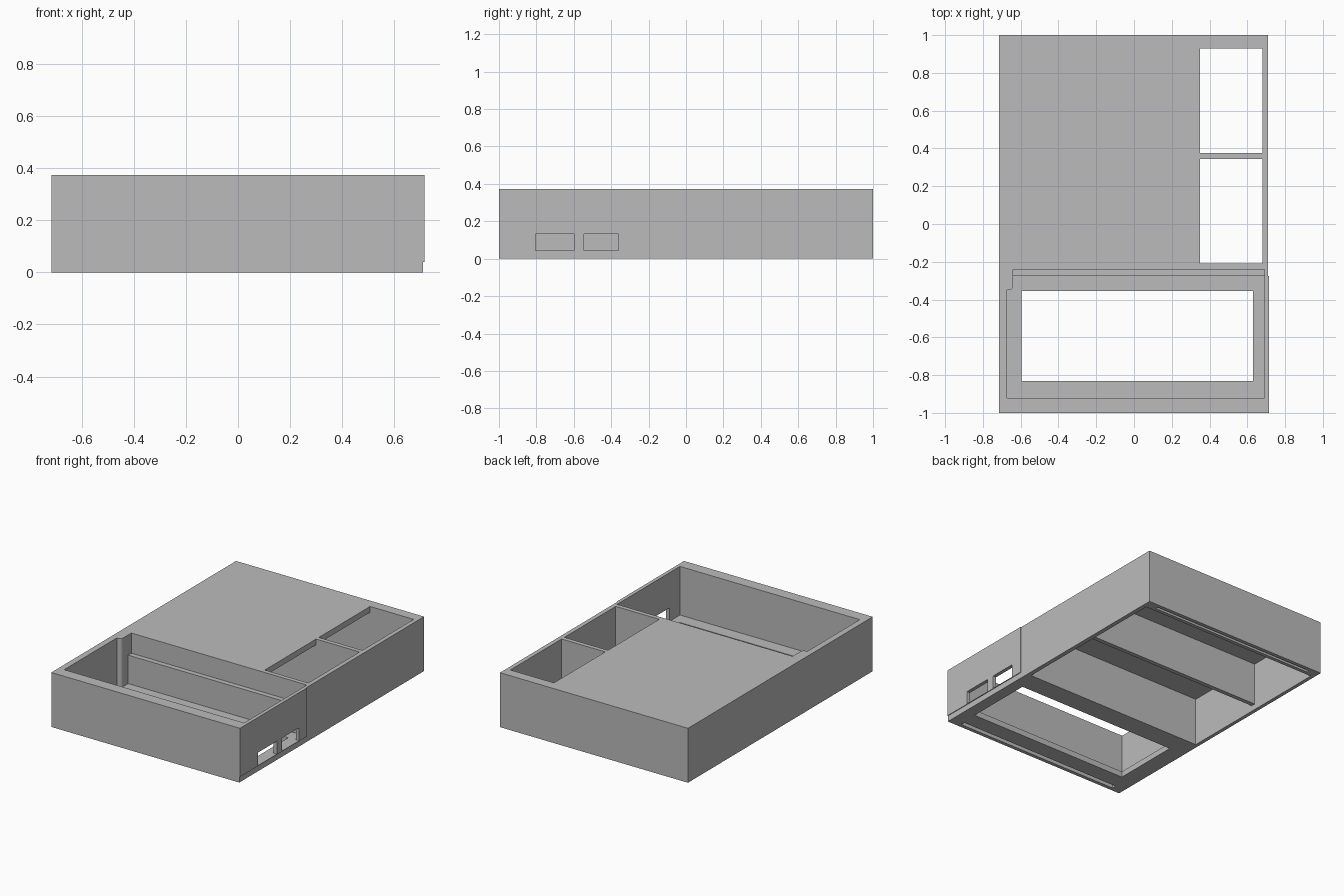
import bpy, bmesh, math

if "Cube" in bpy.data.objects:
    bpy.data.objects.remove(bpy.data.objects["Cube"], do_unlink=True)

HEIGHT = 0.373
FLOOR = 0.04      # front tray floor and rear lid recess depth
LEDGE = 0.235     # height of the step on the tray's rear wall
OVER = 0.5        # overshoot for cutters that leave the body

grey = bpy.data.materials.new("plain grey")
grey.use_nodes = True
colour = (0.5, 0.5, 0.5, 1)
grey.diffuse_color = colour
grey.node_tree.nodes["Principled BSDF"].inputs["Base Color"].default_value = colour


def prism(name, outline, z0, z1):
    """Extrude a flat outline between two heights."""
    bm = bmesh.new()
    face = bm.faces.new([bm.verts.new((x, y, z0)) for x, y in outline])
    grown = bmesh.ops.extrude_face_region(bm, geom=[face])["geom"]
    for v in grown:
        if isinstance(v, bmesh.types.BMVert):
            v.co.z = z1
    bmesh.ops.recalc_face_normals(bm, faces=bm.faces)
    mesh = bpy.data.meshes.new(name)
    bm.to_mesh(mesh)
    bm.free()
    mesh.materials.append(grey)
    obj = bpy.data.objects.new(name, mesh)
    bpy.context.collection.objects.link(obj)
    return obj


def box(name, x0, x1, y0, y1, z0, z1):
    return prism(name, [(x0, y0), (x1, y0), (x1, y1), (x0, y1)], z0, z1)


def combine(target, tool, operation="DIFFERENCE"):
    """Apply a boolean and discard the tool."""
    tool.hide_render = True
    mod = target.modifiers.new(tool.name, "BOOLEAN")
    mod.operation, mod.solver, mod.object = operation, "EXACT", tool
    bpy.context.view_layer.objects.active = target
    bpy.ops.object.modifier_apply(modifier=mod.name)
    bpy.data.objects.remove(tool, do_unlink=True)


def tray_outline(back):
    """Tray plan with a rounded post in its rear right corner."""
    r, px, py = 0.02, -0.64, -0.35
    arc = [(px - r + r * math.sin(a), py + r - r * math.cos(a))
           for a in (math.radians(15 * i) for i in range(7))]
    return [(-0.673, -0.92), (0.69, -0.92), (0.69, back), (px, back)] + arc[::-1] + [(-0.673, py)]


# Outer case, with the slightly raised plate on the left side
case = box("case", -0.715, 0.71, -1, 1, 0, HEIGHT)
combine(case, box("side_plate", 0.6, 0.715, -1, -0.275, FLOOR, HEIGHT), "UNION")

# Front tray: stepped rear wall and an open window in the floor
combine(case, prism("tray_upper", tray_outline(-0.24), LEDGE, OVER))
combine(case, prism("tray_lower", tray_outline(-0.275), FLOOR, LEDGE + 0.05))
combine(case, box("floor_window", -0.595, 0.63, -0.83, -0.355, -OVER, 0.1))

# Two ports through the left wall
for y0, y1 in ((-0.805, -0.6), (-0.545, -0.36)):
    combine(case, box("side_port", 0.65, OVER * 2, y0, y1, FLOOR + 0.003, 0.132))

# Rear underside: shared lid recess, two bays and their top hatches
combine(case, box("lid_recess", -0.69, 0.68, -0.21, 0.93, -OVER, FLOOR))
for y0, y1 in ((-0.21, 0.345), (0.375, 0.93)):
    combine(case, box("bay", -0.69, 0.68, y0, y1, -0.1, HEIGHT - 0.04))
    combine(case, box("hatch", 0.35, 0.68, y0, y1, 0.1, OVER))

# Narrow grooves under the front and rear rims
for y0, y1 in ((-0.975, -0.945), (0.955, 0.975)):
    combine(case, box("rim_groove", -0.64, 0.62, y0, y1, -OVER, 0.03))

bpy.ops.object.select_all(action="DESELECT")
case.select_set(True)
bpy.context.view_layer.objects.active = case
bpy.ops.object.shade_smooth_by_angle(angle=math.radians(30))
